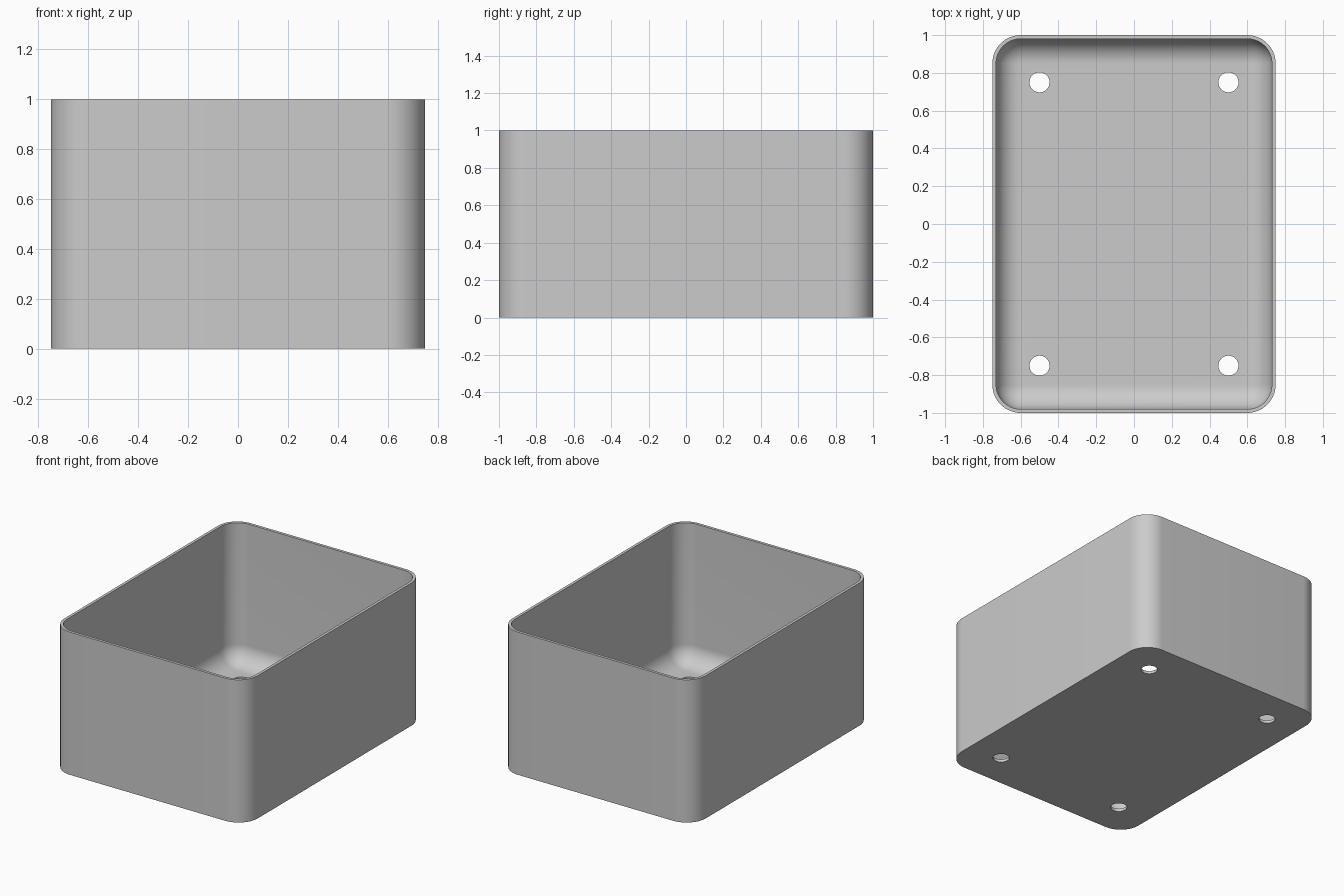
import bpy, bmesh, math
from mathutils import Vector

cube = bpy.data.objects.get("Cube")
if cube:
    bpy.data.objects.remove(cube, do_unlink=True)

HALF_X, HALF_Y, HEIGHT = 0.75, 1.0, 1.0
CORNER, WALL = 0.15, 0.02
STEPS = 16

grey = bpy.data.materials.new("plain grey")
colour = (0.6, 0.6, 0.6, 1)
grey.diffuse_color = colour
grey.use_nodes = True
grey.node_tree.nodes["Principled BSDF"].inputs["Base Color"].default_value = colour


def ring(bm, inset, z):
    """Rounded rectangle of vertices, offset inward from the outer wall."""
    radius = max(CORNER - inset, 0)
    verts = []
    for quarter, (sx, sy) in enumerate([(1, 1), (-1, 1), (-1, -1), (1, -1)]):
        for i in range(STEPS + 1):
            a = (quarter + i / STEPS) * math.pi / 2
            verts.append(bm.verts.new((sx * (HALF_X - CORNER) + radius * math.cos(a),
                                       sy * (HALF_Y - CORNER) + radius * math.sin(a), z)))
    return verts


# Open box: outer wall, rim, inner wall and a rounded transition to the floor
fillet = CORNER - WALL
profile = [(0, 0), (0, HEIGHT), (WALL, HEIGHT)]
for i in range(STEPS + 1):
    t = i / STEPS * math.pi / 2
    profile.append((WALL + fillet * (1 - math.cos(t)), WALL + fillet * (1 - math.sin(t))))

bm = bmesh.new()
rings = [ring(bm, inset, z) for inset, z in profile]
for low, high in zip(rings, rings[1:]):
    for i in range(len(low)):
        j = (i + 1) % len(low)
        bm.faces.new((low[i], low[j], high[j], high[i]))
bm.faces.new(list(reversed(rings[0])))
bm.faces.new(rings[-1])
bmesh.ops.remove_doubles(bm, verts=bm.verts, dist=0.0005)
bmesh.ops.recalc_face_normals(bm, faces=bm.faces)
mesh = bpy.data.meshes.new("open_box")
bm.to_mesh(mesh)
bm.free()
box = bpy.data.objects.new("open_box", mesh)
bpy.context.collection.objects.link(box)
mesh.materials.append(grey)

# Four drain holes through the floor
bm = bmesh.new()
for sx in (-1, 1):
    for sy in (-1, 1):
        made = bmesh.ops.create_cone(bm, cap_ends=True, segments=32,
                                     radius1=0.053, radius2=0.053, depth=0.2)
        bmesh.ops.translate(bm, verts=made["verts"], vec=Vector((sx * 0.5, sy * 0.75, 0)))
cut_mesh = bpy.data.meshes.new("hole_cutter")
bm.to_mesh(cut_mesh)
bm.free()
cut_mesh.materials.append(grey)
cutter = bpy.data.objects.new("hole_cutter", cut_mesh)
cutter.hide_render = True
bpy.context.collection.objects.link(cutter)

holes = box.modifiers.new("holes", "BOOLEAN")
holes.operation = "DIFFERENCE"
holes.solver = "EXACT"
holes.object = cutter

bpy.ops.object.select_all(action="DESELECT")
box.select_set(True)
bpy.context.view_layer.objects.active = box
bpy.ops.object.modifier_apply(modifier="holes")
bpy.data.objects.remove(cutter, do_unlink=True)
bpy.ops.object.shade_smooth_by_angle(angle=math.radians(30))
